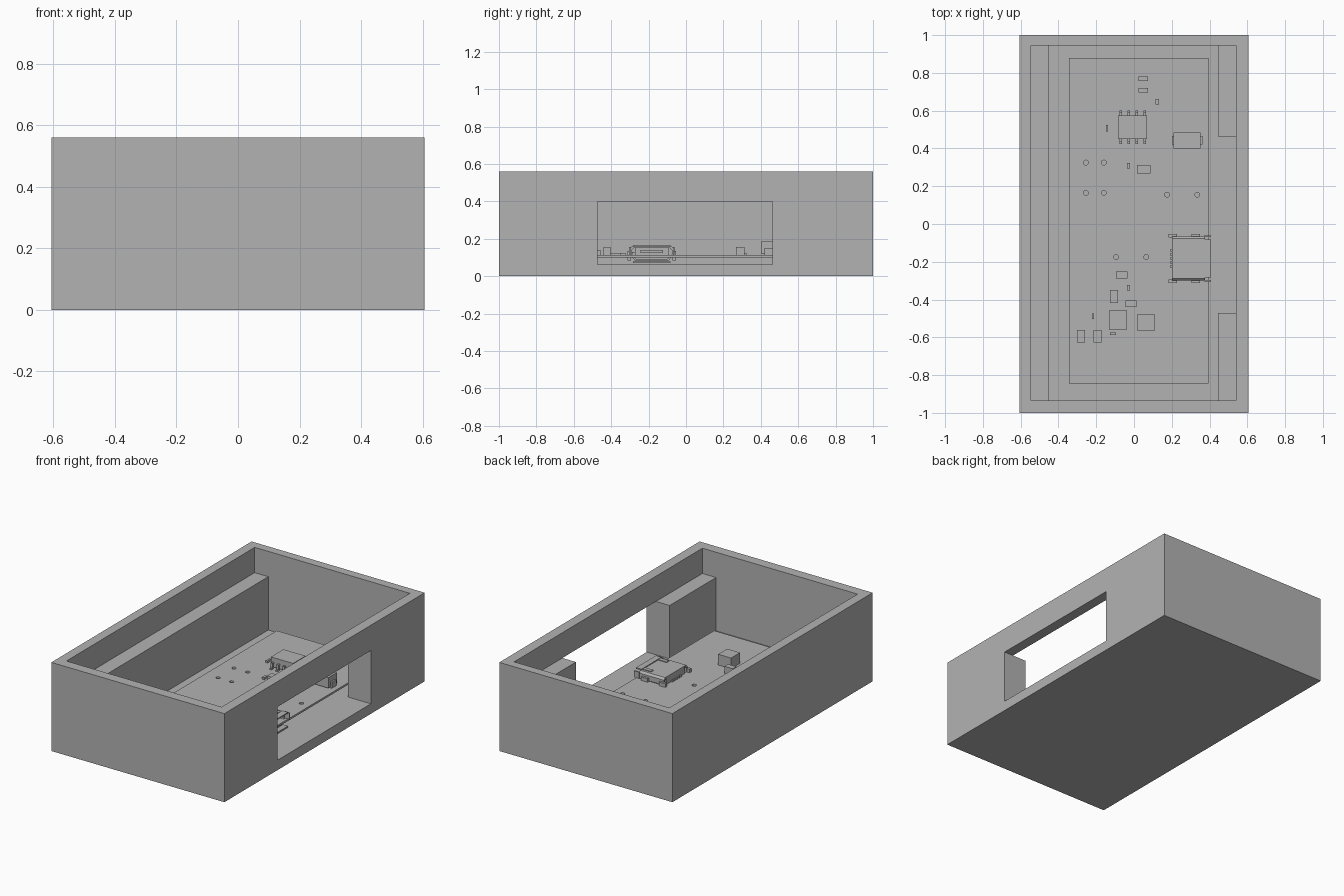
import bpy
import bmesh
from mathutils import Matrix, Vector

if "Cube" in bpy.data.objects:
    bpy.data.objects.remove(bpy.data.objects["Cube"], do_unlink=True)

grey = bpy.data.materials.new("plain_grey")
grey.use_nodes = True
COLOUR = (0.45, 0.45, 0.45, 1)
grey.diffuse_color = COLOUR
grey.node_tree.nodes["Principled BSDF"].inputs["Base Color"].default_value = COLOUR


def finish(name, bm):
    bmesh.ops.recalc_face_normals(bm, faces=bm.faces)
    mesh = bpy.data.meshes.new(name)
    bm.to_mesh(mesh)
    bm.free()
    mesh.materials.append(grey)
    obj = bpy.data.objects.new(name, mesh)
    bpy.context.collection.objects.link(obj)
    return obj


def add_box(bm, x, y, z):
    size = Vector((x[1] - x[0], y[1] - y[0], z[1] - z[0]))
    mid = Vector((x[0] + x[1], y[0] + y[1], z[0] + z[1])) / 2
    bmesh.ops.create_cube(bm, size=1, matrix=Matrix.LocRotScale(mid, None, size))


def boxes(name, *items):
    bm = bmesh.new()
    for item in items:
        add_box(bm, *item)
    return finish(name, bm)


def cut(obj, cutter):
    cutter.hide_render = True
    mod = obj.modifiers.new("cut", "BOOLEAN")
    mod.operation = "DIFFERENCE"
    mod.solver = "EXACT"
    mod.object = cutter
    bpy.context.view_layer.objects.active = obj
    bpy.ops.object.modifier_apply(modifier=mod.name)
    bpy.data.objects.remove(cutter, do_unlink=True)


def tube(name, outer, inner, x0, x1):
    """Hollow shell from two matching (y, z) loops, open at both ends."""
    bm = bmesh.new()
    loops = [[bm.verts.new((x, y, z)) for y, z in loop]
             for x, loop in ((x0, outer), (x1, outer), (x1, inner), (x0, inner))]
    n = len(outer)
    for k in range(4):
        a, b = loops[k], loops[(k + 1) % 4]
        for i in range(n):
            j = (i + 1) % n
            bm.faces.new((a[i], a[j], b[j], b[i]))
    return finish(name, bm)


# Open case with a side window
FLOOR, SHELF, RIM = 0.063, 0.4, 0.56
IN_X, IN_Y = (-0.545, 0.54), (-0.935, 0.945)
case = boxes("case", ((-0.605, 0.605), (-1, 1), (0, RIM)))
cut(case, boxes("cavity_cutter", (IN_X, IN_Y, (FLOOR, 0.7))))
cut(case, boxes("window_cutter", ((0.5, 0.7), (-0.472, 0.463), (FLOOR, SHELF))))

# Inner ledges that carry the lid
boxes("left_ledge", ((IN_X[0], -0.45), IN_Y, (FLOOR, SHELF)))
boxes("back_ledge_block", ((0.445, IN_X[1]), (0.463, IN_Y[1]), (FLOOR, SHELF)))
boxes("front_ledge_block", ((0.445, IN_X[1]), (IN_Y[0], -0.472), (FLOOR, SHELF)))

# Circuit board with drilled holes
TOP = 0.112
board = boxes("circuit_board", ((-0.345, 0.395), (-0.845, 0.88), (0.1, TOP)))
bm = bmesh.new()
holes = [(x, y) for x in (-0.255, -0.16) for y in (0.165, 0.325)]
holes += [(0.175, 0.155), (0.335, 0.155), (-0.095, -0.175), (0.065, -0.175)]
for x, y in holes:
    bmesh.ops.create_cone(bm, cap_ends=True, segments=16, radius1=0.013, radius2=0.013,
                          depth=0.1, matrix=Matrix.Translation((x, y, TOP)))
cut(board, finish("hole_cutter", bm))

# Eight-legged chip with stepped legs
boxes("chip_body", ((-0.085, 0.07), (0.45, 0.575), (0.12, 0.18)))
legs = []
for i in range(4):
    x = -0.07 + i * 0.042
    span = (x - 0.007, x + 0.007)
    for side in (-1, 1):
        def ys(a, b):
            return tuple(sorted((0.5125 + side * a, 0.5125 + side * b)))
        legs += [(span, ys(0.06, 0.075), (0.143, 0.151)),
                 (span, ys(0.07, 0.077), (TOP, 0.151)),
                 (span, ys(0.07, 0.088), (TOP, 0.12))]
boxes("chip_legs", *legs)

# Large diode with end tabs
boxes("diode_body", ((0.208, 0.352), (0.4, 0.485), (0.118, 0.185)))
boxes("diode_tabs", *[((x, x + 0.012), (0.42, 0.465), (TOP, 0.15)) for x in (0.2, 0.35)])

# Small surface parts: centre x, centre y, width, depth, top
parts = {
    "back_resistor": [(0.05, 0.768, 0.05, 0.024, 0.13), (0.05, 0.708, 0.05, 0.024, 0.13),
                      (0.123, 0.648, 0.017, 0.03, 0.125)],
    "middle_capacitor": [(-0.143, 0.507, 0.013, 0.035, 0.125), (-0.03, 0.308, 0.016, 0.03, 0.125),
                         (0.052, 0.291, 0.073, 0.045, 0.157)],
    "front_capacitor": [(-0.065, -0.27, 0.06, 0.036, 0.13), (-0.03, -0.338, 0.016, 0.03, 0.125),
                        (-0.107, -0.384, 0.042, 0.068, 0.125), (-0.015, -0.422, 0.058, 0.036, 0.157),
                        (-0.217, -0.488, 0.012, 0.03, 0.125), (-0.11, -0.581, 0.032, 0.012, 0.125),
                        (-0.28, -0.594, 0.042, 0.066, 0.135), (-0.193, -0.594, 0.042, 0.066, 0.135)],
    "flat_chip": [(-0.085, -0.508, 0.096, 0.1, 0.14), (0.064, -0.522, 0.09, 0.09, 0.18)],
}
for name, group in parts.items():
    for i, (x, y, w, d, top) in enumerate(group):
        boxes(f"{name}_{i + 1}", ((x - w / 2, x + w / 2), (y - d / 2, y + d / 2), (TOP, top)))

# Socket: tapered hollow shell, back plate, tongue, flared mouth and mounting tabs
CY = -0.183


def section(half, low, high, taper):
    mid = low + (high - low) * 0.45
    right = [(half - taper, low), (half, mid), (half, high - 0.012), (half - 0.012, high)]
    return [(CY + y, z) for y, z in right] + [(CY - y, z) for y, z in reversed(right)]


tube("socket_shell", section(0.117, 0.08, 0.16, 0.03), section(0.108, 0.088, 0.152, 0.028), 0.2, 0.375)
boxes("socket_back", ((0.2, 0.22), (CY - 0.09, CY + 0.09), (0.088, 0.154)))
boxes("socket_tongue", ((0.21, 0.365), (CY - 0.06, CY + 0.06), (0.125, 0.14)))
flare = []
for z in ((0.158, 0.166), (0.07, 0.079)):
    flare.append(((0.37, 0.408), (CY - 0.1, CY + 0.1), z))
for y in (-0.122, 0.114):
    flare.append(((0.37, 0.408), (CY + y, CY + y + 0.008), (0.115, 0.155)))
boxes("socket_flare", *flare)
tabs = []
for x in (0.182, 0.305):
    for y in (-0.13, 0.112):
        tabs.append(((x, x + 0.045), (CY + y, CY + y + 0.018), (0.085, 0.135)))
boxes("socket_tabs", *tabs)
boxes("socket_springs", *[((0.31, 0.368), (CY + y - 0.012, CY + y + 0.012), (0.158, 0.165))
                          for y in (-0.078, 0.078)])
boxes("socket_contacts", *[((0.19, 0.21), (CY + i * 0.021 - 0.005, CY + i * 0.021 + 0.005), (TOP, 0.12))
                           for i in range(-2, 3)])
